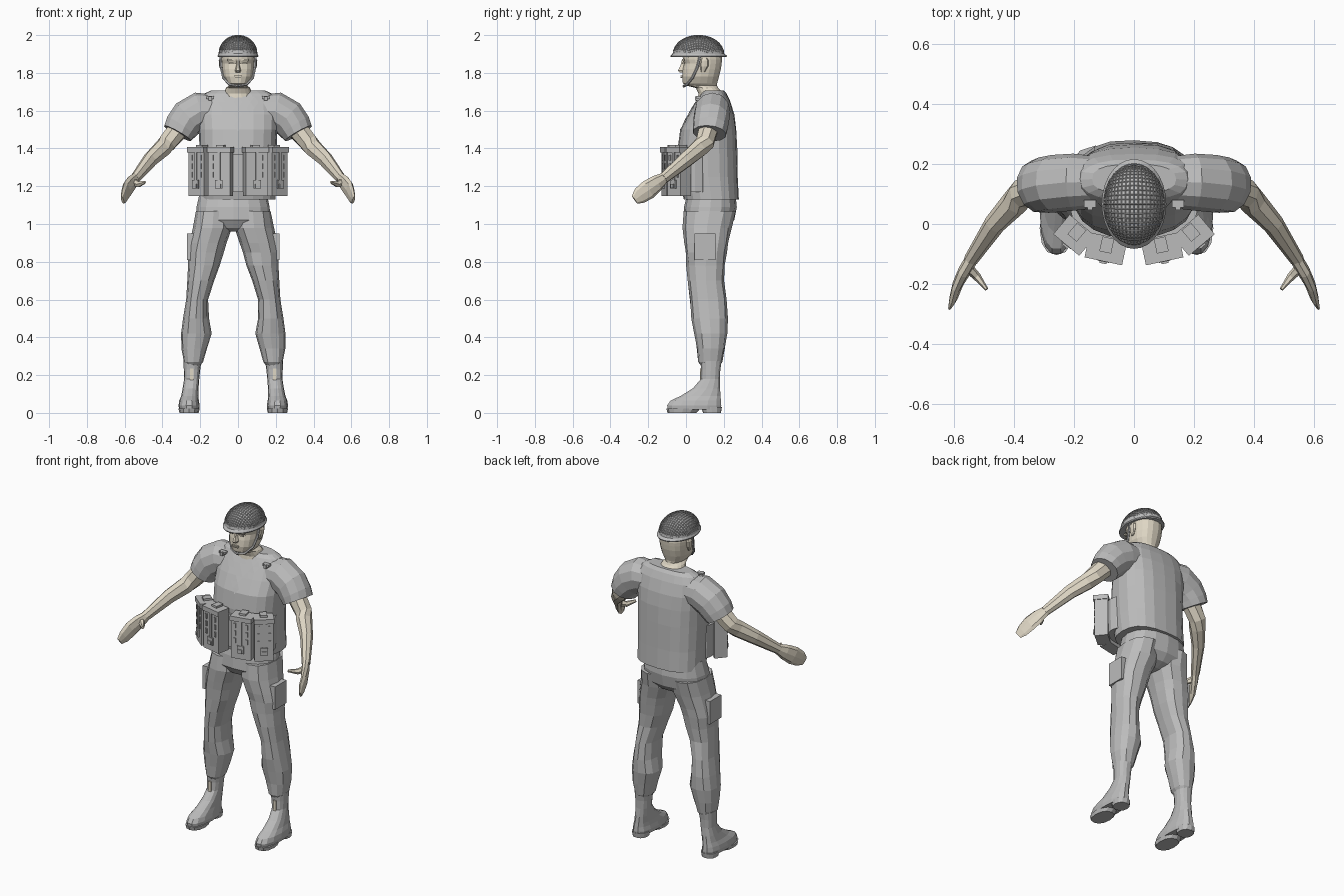
import bpy, bmesh, math, random
from mathutils import Vector, Matrix

random.seed(4)
cube = bpy.data.objects.get("Cube")
if cube:
    bpy.data.objects.remove(cube, do_unlink=True)


def material(name, rgb):
    mat = bpy.data.materials.new(name)
    mat.use_nodes = True
    mat.diffuse_color = (*rgb, 1)
    mat.node_tree.nodes["Principled BSDF"].inputs["Base Color"].default_value = (*rgb, 1)
    return mat


CLOTH = material("grey cloth", (.5, .5, .5))
SKIN = material("pale skin", (.74, .68, .56))


def finish(name, bm, mat):
    bmesh.ops.recalc_face_normals(bm, faces=bm.faces)
    mesh = bpy.data.meshes.new(name)
    bm.to_mesh(mesh)
    bm.free()
    mesh.materials.append(mat)
    obj = bpy.data.objects.new(name, mesh)
    bpy.context.collection.objects.link(obj)
    return obj


def skin_rings(name, rings, mat):
    """Bridge successive rings of points and cap both ends."""
    bm = bmesh.new()
    loops = [[bm.verts.new(p) for p in ring] for ring in rings]
    n = len(loops[0])
    for a, b in zip(loops, loops[1:]):
        for i in range(n):
            j = (i + 1) % n
            bm.faces.new((a[i], a[j], b[j], b[i]))
    bm.faces.new(loops[0])
    bm.faces.new(loops[-1])
    return finish(name, bm, mat)


def unit_ring(n, power):
    """Rounded-square outline of radius one."""
    out = []
    for i in range(n):
        t = math.tau * i / n
        c, s = math.cos(t), math.sin(t)
        out.append((math.copysign(abs(c) ** (2 / power), c),
                    math.copysign(abs(s) ** (2 / power), s)))
    return out


def loft(name, rows, mat, n=12, power=2.3, side=1, shift=0, wrinkle=0):
    """Horizontal sections given as z, x min, x max, y min, y max."""
    rings = []
    for z, xa, xb, ya, yb in rows:
        ring = []
        for u, v in unit_ring(n, power):
            k = 1 + random.uniform(-wrinkle, wrinkle)
            x = (xa + xb) / 2 + u * k * (xb - xa) / 2
            y = (ya + yb) / 2 + v * k * (yb - ya) / 2
            ring.append((x * side + shift, y, z))
        rings.append(ring)
    return skin_rings(name, rings, mat)


def even(rows):
    """Expand z, half width, y min, y max to centred sections."""
    return [(z, -w, w, a, b) for z, w, a, b in rows]


def limb(name, path, mat, n=8, side=1):
    """Sections square to a path: x, y, z, sideways radius, upward radius."""
    pts = [Vector((p[0] * side, p[1], p[2])) for p in path]
    rings = []
    for i, p in enumerate(pts):
        along = (pts[min(i + 1, len(pts) - 1)] - pts[max(i - 1, 0)]).normalized()
        across = along.cross(Vector((0, 0, 1))).normalized()
        up = across.cross(along)
        rings.append([p + across * u * path[i][3] + up * v * path[i][4]
                      for u, v in unit_ring(n, 2)])
    return skin_rings(name, rings, mat)


def boxes(name, parts, mat, place=Matrix()):
    """Boxes given as centre and size, joined into one object."""
    bm = bmesh.new()
    for centre, size in parts:
        m = place @ Matrix.Translation(centre) @ Matrix.Diagonal((*size, 1))
        bmesh.ops.create_cube(bm, size=1, matrix=m)
    return finish(name, bm, mat)


# Shirt body
shirt = loft("shirt", even([
    (1.13, .2, -.01, .28), (1.25, .2, -.04, .275), (1.4, .205, -.045, .272),
    (1.5, .208, -.03, .267), (1.58, .212, .012, .255), (1.65, .205, .055, .235),
    (1.69, .18, .08, .215), (1.708, .14, .1, .2)]), CLOTH, n=20, power=2.5, wrinkle=.01)

# Flat V-shaped chest panel laid on the shirt
bpy.context.view_layer.update()
bm = bmesh.new()
bm.faces.new([bm.verts.new(p) for p in ((-.13, 0, 1.675), (0, 0, 1.49), (.13, 0, 1.675))])
bmesh.ops.subdivide_edges(bm, edges=bm.edges[:], cuts=5, use_grid_fill=True)
for v in bm.verts:
    hit, where, _, _ = shirt.ray_cast((v.co.x, -1, v.co.z), (0, 1, 0))
    if hit:
        v.co.y = where.y - .004
finish("chest_panel", bm, CLOTH)

# Trousers: hips, then legs in the loop below
LEAN = -.025
loft("trouser_hips", even([
    (1.17, .175, .01, .26), (1.09, .193, -.01, .268), (1.02, .2, -.015, .255),
    (.98, .15, .01, .22), (.96, .08, .05, .17)]), CLOTH, n=16, shift=LEAN, wrinkle=.01)

for side, label in ((1, "left"), (-1, "right")):
    # Trouser leg
    loft(label + "_trouser_leg", [
        (1.07, .01, .198, -.01, .262), (.98, .005, .215, -.018, .24),
        (.9, .035, .232, -.01, .225), (.85, .05, .24, -.003, .215),
        (.78, .07, .238, .003, .206), (.7, .1, .243, .01, .2),
        (.6, .132, .25, .02, .213), (.5, .13, .265, .03, .22),
        (.42, .115, .278, .045, .217), (.34, .138, .275, .058, .205),
        (.27, .16, .262, .065, .192), (.25, .175, .25, .08, .18)],
        CLOTH, side=side, shift=LEAN, wrinkle=.025)
    # Thigh pocket
    boxes(label + "_thigh_pocket", [((.228 * side + LEAN, .1, .88), (.035, .11, .14))], CLOTH)
    # Boot with separate sole and heel
    loft(label + "_boot", [
        (.018, .18, .287, -.1, .188), (.04, .178, .29, -.103, .19),
        (.065, .182, .286, -.085, .188), (.09, .185, .276, -.03, .185),
        (.13, .184, .268, .035, .182), (.18, .18, .26, .078, .18),
        (.23, .175, .262, .08, .183), (.275, .168, .264, .075, .19)],
        CLOTH, n=14, side=side, shift=LEAN)
    loft(label + "_boot_sole", [
        (0, .183, .285, -.098, .055), (.022, .178, .29, -.104, .075)],
        CLOTH, side=side, shift=LEAN)
    loft(label + "_boot_heel", [
        (0, .19, .278, .09, .185), (.03, .186, .282, .08, .19)],
        CLOTH, side=side, shift=LEAN)
    # Bare shin showing at the boot opening
    boxes(label + "_shin_gap", [((.22 * side + LEAN, .08, .2), (.02, .012, .07))], SKIN)
    # Short sleeve
    limb(label + "_sleeve", [
        (.12, .14, 1.6, .085, .085), (.2, .14, 1.597, .095, .102),
        (.265, .135, 1.56, .096, .1), (.3, .13, 1.515, .094, .092),
        (.32, .125, 1.48, .09, .083)], CLOTH, n=12, side=side)
    # Bare arm, flat hand and thumb
    limb(label + "_arm", [
        (.29, .125, 1.53, .055, .058), (.375, .1, 1.43, .05, .052),
        (.4, .07, 1.4, .045, .05), (.465, 0, 1.34, .036, .043),
        (.545, -.12, 1.24, .024, .03)], SKIN, side=side)
    limb(label + "_hand", [
        (.538, -.11, 1.248, .022, .028), (.565, -.155, 1.215, .022, .045),
        (.588, -.2, 1.182, .018, .052), (.602, -.245, 1.15, .014, .045),
        (.612, -.272, 1.128, .007, .026)], SKIN, side=side)
    limb(label + "_thumb", [
        (.56, -.14, 1.225, .018, .022), (.525, -.175, 1.21, .014, .017),
        (.492, -.218, 1.222, .006, .008)], SKIN, n=6, side=side)
    # Shoulder buckle
    boxes(label + "_shoulder_buckle", [
        ((.147 * side, .068, 1.67), (.04, .025, .014)),
        ((.147 * side, .06, 1.665), (.018, .025, .022))], CLOTH)
    # Ammunition pouches
    for where, x, y, turn, w in (("front", .093, -.08, 12, .12), ("side", .197, -.035, 40, .105)):
        place = Matrix.Translation((x * side, y, 1.15)) @ Matrix.Rotation(
            math.radians(turn) * side, 4, "Z")
        parts = [((0, 0, .122), (w, .075, .245)), ((0, -.003, .243), (w + .008, .085, .028)),
                 ((0, -.04, .06), (.04, .014, .045)), ((0, -.046, .052), (.024, .014, .022)),
                 ((0, .01, .262), (.04, .05, .014)), ((0, -.04, .15), (.014, .008, .16))]
        parts += [((c * w * .3, -.038, h), (.012, .01, .03))
                  for c in (-1, 1) for h in (.11, .155, .2)]
        boxes(f"{label}_{where}_pouch", parts, CLOTH, place)
    # Ear and eye
    loft(label + "_ear", [
        (1.805, .08, .09, .08, .1), (1.835, .08, .1, .075, .118),
        (1.865, .08, .102, .075, .12), (1.88, .08, .094, .085, .11)], SKIN, n=8, side=side)
    boxes(label + "_brow", [((.037 * side, -.014, 1.868), (.036, .012, .012))], SKIN)
    boxes(label + "_eye", [((.036 * side, -.016, 1.851), (.024, .008, .008))], SKIN)

# Webbing band behind the pouches
loft("pouch_band", even([(1.17, .208, -.052, .15), (1.37, .212, -.055, .15)]), CLOTH, n=20)

# Head and neck
loft("head", even([
    (1.65, .085, .06, .21), (1.69, .077, .065, .2), (1.72, .064, .052, .172),
    (1.733, .05, .0, .166), (1.745, .062, -.018, .166), (1.78, .08, -.022, .176),
    (1.82, .086, -.018, .186), (1.85, .088, -.01, .19), (1.87, .09, -.018, .192),
    (1.91, .088, -.02, .188), (1.94, .075, 0, .17)]), SKIN, n=18)
loft("nose", even([
    (1.87, .008, -.024, .01), (1.84, .009, -.032, .01), (1.812, .016, -.046, .01),
    (1.803, .014, -.036, .01)]), SKIN, n=6, power=2)
boxes("lips", [((0, -.022, 1.783), (.042, .012, .006)), ((0, -.022, 1.775), (.034, .012, .006))], SKIN)

# Chin strap
half = [(.093, .075, 1.895), (.09, .06, 1.83), (.078, .035, 1.775), (.045, .005, 1.738)]
strap = half + [(0, -.012, 1.73)] + [(-x, y, z) for x, y, z in reversed(half)]
limb("chin_strap", [(*p, .007, .007) for p in strap], CLOTH, n=6)

# Helmet: dome, flared brim and band
MID, BASE = .066, 1.902


def dome_point(u, v, scale=1):
    r = min(math.hypot(u, v), 1)
    a = math.atan2(v, u)
    s = math.sin(r * math.pi / 2) * scale
    return (.1 * s * math.cos(a), MID + .132 * s * math.sin(a),
            BASE + .096 * scale * math.cos(r * math.pi / 2))


skin_rings("helmet_dome", [
    [dome_point(r / 8 * c, r / 8 * s) for c, s in unit_ring(28, 2)]
    for r in (8, 7, 6, 5, 4, 3, 2, 1, .2)], CLOTH)
loft("helmet_brim", even([
    (1.884, .106, -.081, .215), (1.89, .108, -.083, .217),
    (1.904, .101, -.069, .201)]), CLOTH, n=28, power=2)
loft("helmet_band", even([
    (1.9, .103, -.071, .203), (1.92, .101, -.068, .2)]), CLOTH, n=28, power=2)

# Square-mesh net over the dome
bm = bmesh.new()
bmesh.ops.create_grid(bm, x_segments=22, y_segments=26, size=1)
bmesh.ops.delete(bm, geom=[v for v in bm.verts if v.co.xy.length > 1], context="VERTS")
for v in bm.verts:
    v.co = dome_point(v.co.x, v.co.y, 1.012)
net = finish("helmet_net", bm, CLOTH)
wire = net.modifiers.new("strands", "WIREFRAME")
wire.thickness = .004
